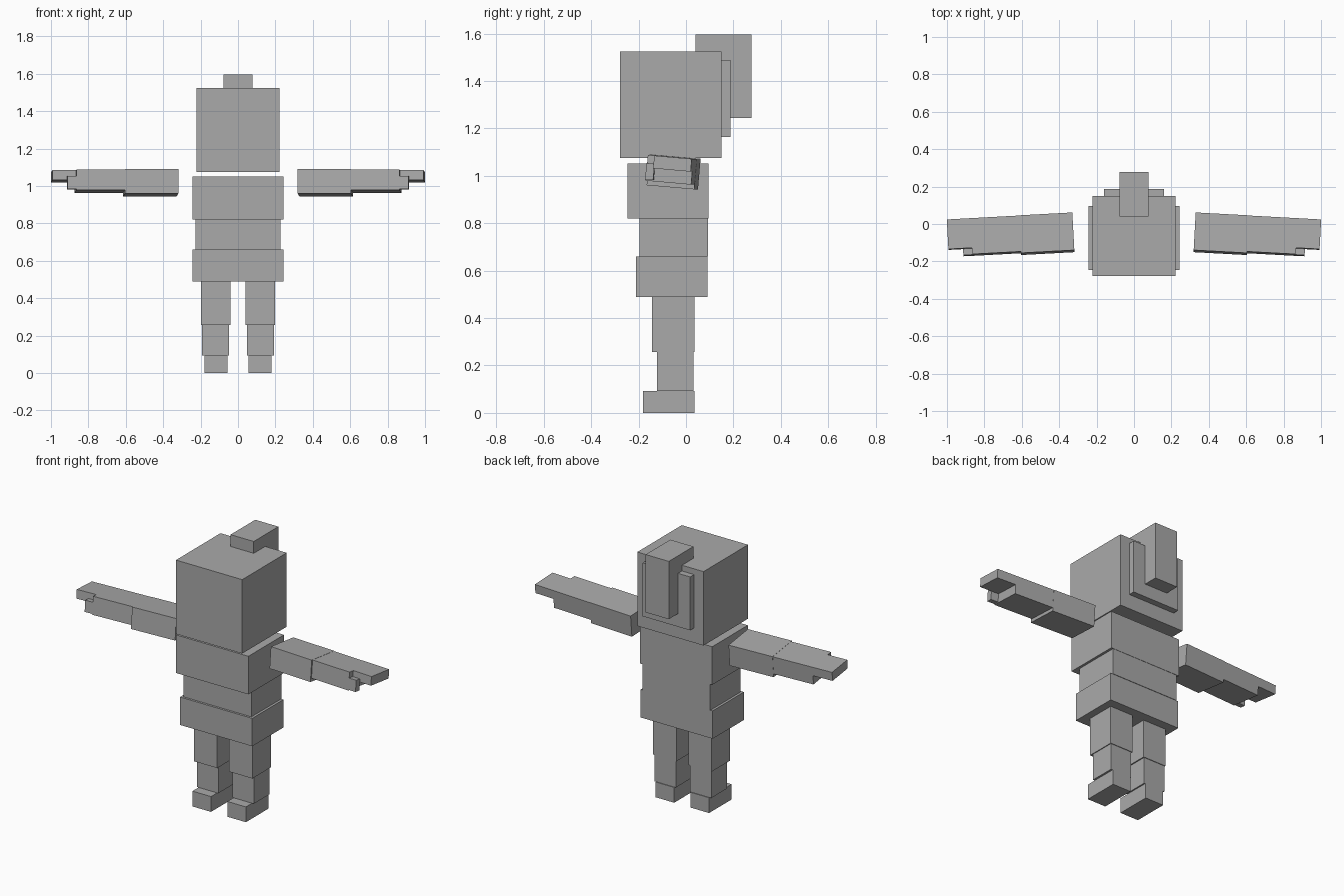
import bpy, math
from mathutils import Matrix

if "Cube" in bpy.data.objects:
    bpy.data.objects.remove(bpy.data.objects["Cube"])

grey = bpy.data.materials.new("plain_grey")
grey.diffuse_color = (0.4, 0.4, 0.4, 1)
grey.use_nodes = True
grey.node_tree.nodes["Principled BSDF"].inputs["Base Color"].default_value = grey.diffuse_color


def box(name, x, y, z, frame=Matrix()):
    """Box from (min, max) ranges, baked through a frame matrix."""
    bpy.ops.mesh.primitive_cube_add(size=1)
    ob = bpy.context.object
    ob.name = name
    spans = (x, y, z)
    move = Matrix.Translation([(a + b) / 2 for a, b in spans])
    scale = Matrix.Diagonal([b - a for a, b in spans] + [1])
    ob.data.transform(frame @ move @ scale)
    ob.data.materials.append(grey)
    return ob


def mirrored(ob):
    """Mirror a right-hand part to the left."""
    mod = ob.modifiers.new("mirror", 'MIRROR')
    mod.use_mirror_merge = False


# Head, hair and torso
box("head", (-.223, .223), (-.278, .15), (1.075, 1.525))
box("back_hair", (-.16, .16), (.14, .188), (1.165, 1.49))
box("ponytail", (-.078, .078), (.04, .277), (1.245, 1.597))
box("chest", (-.243, .243), (-.247, .095), (.82, 1.052))
box("waist", (-.228, .228), (-.197, .093), (.66, .82))
box("hips", (-.243, .243), (-.21, .09), (.49, .66))

# Legs
mirrored(box("upper_leg", (.04, .197), (-.143, .035), (.256, .49)))
mirrored(box("lower_leg", (.047, .192), (-.122, .031), (.093, .256)))
mirrored(box("foot", (.055, .18), (-.181, .035), (0, .093)))

# Arms: local x runs along the arm, local z = 0 is its top face
arm = (Matrix.Translation((.3265, 0, 1.078))
       @ Matrix.Rotation(math.radians(-3.1), 4, 'Z')
       @ Matrix.Rotation(math.radians(-5), 4, 'X'))
mirrored(box("upper_arm", (0, .286), (-.14, .062), (-.13, 0), arm))
mirrored(box("forearm", (.286, .545), (-.132, .061), (-.11, -.001), arm))
mirrored(box("hand", (.54, .672), (-.098, .061), (-.055, -.001), arm))
mirrored(box("thumb", (.54, .594), (-.132, -.098), (-.105, -.036), arm))
